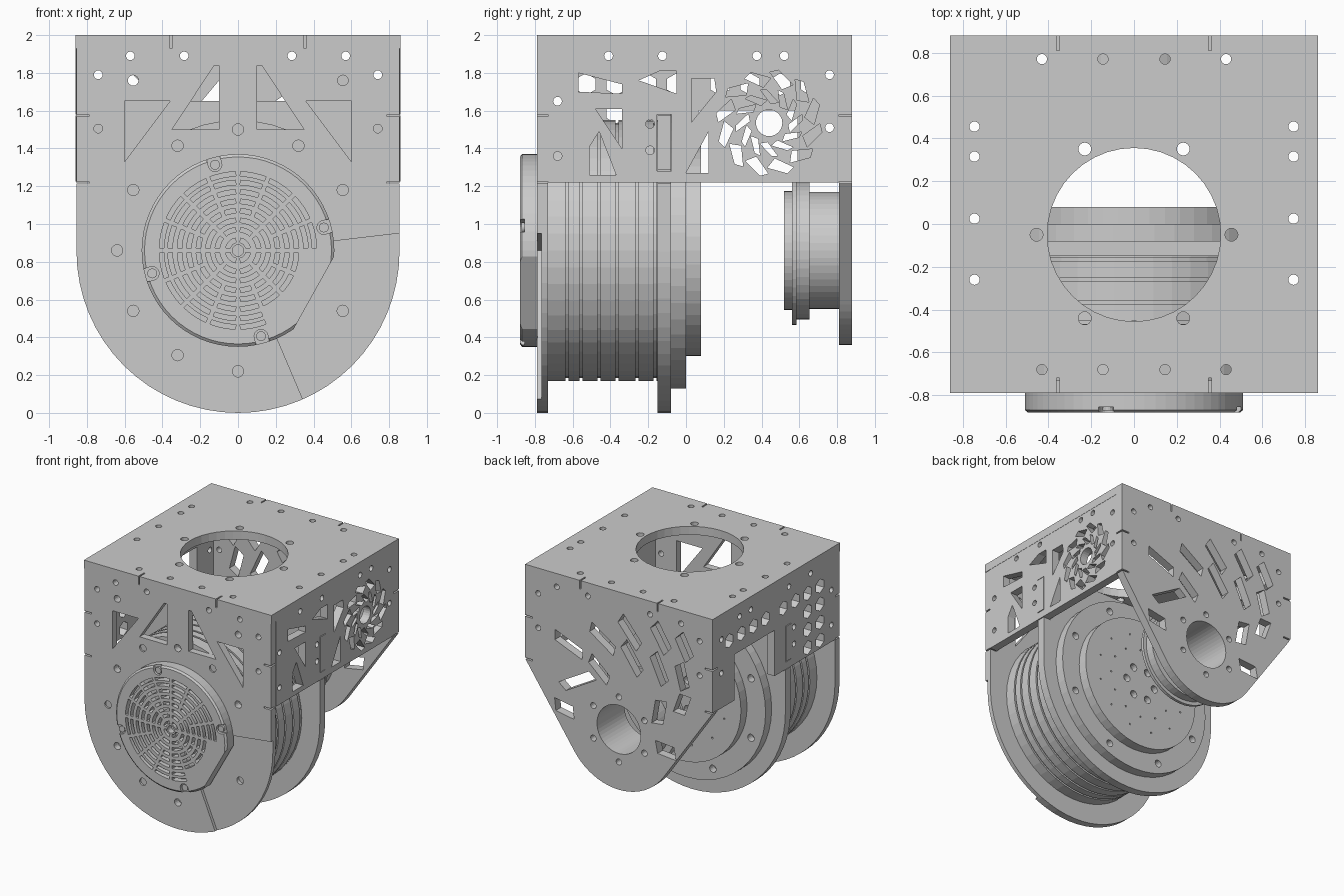
import bpy, bmesh, math
from math import cos, sin, radians

if "Cube" in bpy.data.objects:
    bpy.data.objects.remove(bpy.data.objects["Cube"])

CZ = 0.86                      # height of the drum axis
MAP = {'x': lambda u, v, w: (w, u, v),
       'y': lambda u, v, w: (u, w, v),
       'z': lambda u, v, w: (u, v, w)}


def make(name, bm):
    bmesh.ops.recalc_face_normals(bm, faces=bm.faces)
    me = bpy.data.meshes.new(name)
    bm.to_mesh(me)
    bm.free()
    ob = bpy.data.objects.new(name, me)
    bpy.context.collection.objects.link(ob)
    return ob


def prism(name, axis, lo, hi, outlines):
    """Extrude one or more closed outlines along an axis."""
    bm = bmesh.new()
    for pts in outlines:
        a = [bm.verts.new(MAP[axis](u, v, lo)) for u, v in pts]
        b = [bm.verts.new(MAP[axis](u, v, hi)) for u, v in pts]
        bm.faces.new(a)
        bm.faces.new(b[::-1])
        n = len(pts)
        for i in range(n):
            bm.faces.new((a[i], b[i], b[(i + 1) % n], a[(i + 1) % n]))
    return make(name, bm)


def cut(ob, axis, lo, hi, outlines):
    tool = prism('cutter', axis, lo, hi, outlines)
    tool.hide_render = True
    m = ob.modifiers.new('cut', 'BOOLEAN')
    m.operation, m.solver, m.object = 'DIFFERENCE', 'EXACT', tool
    bpy.context.view_layer.objects.active = ob
    bpy.ops.object.modifier_apply(modifier=m.name)
    bpy.data.objects.remove(tool, do_unlink=True)


def lathe(name, profile, closed=False, seg=48):
    """Spin (radius, y) points around the drum axis."""
    bm = bmesh.new()
    rings = [[bm.verts.new((r * cos(math.tau * i / seg), y, CZ + r * sin(math.tau * i / seg)))
              for i in range(seg)] for r, y in profile]
    pairs = list(zip(rings, rings[1:])) + ([(rings[-1], rings[0])] if closed else [])
    for a, b in pairs:
        for i in range(seg):
            j = (i + 1) % seg
            bm.faces.new((a[i], a[j], b[j], b[i]))
    if not closed:
        bm.faces.new(rings[0])
        bm.faces.new(rings[-1])
    return make(name, bm)


def arc(cx, cy, r, a0, a1, n):
    return [(cx + r * cos(radians(a0 + (a1 - a0) * i / n)),
             cy + r * sin(radians(a0 + (a1 - a0) * i / n))) for i in range(n + 1)]


def disc(cx, cy, r, n=16, a0=0):
    return arc(cx, cy, r, a0, a0 + 360, n)[:-1]


def rect(x0, x1, y0, y1):
    return [(x0, y0), (x1, y0), (x1, y1), (x0, y1)]


def slot(cx, cy, l, w, ang, skew=0.0, taper=1.0):
    c, s = cos(radians(ang)), sin(radians(ang))
    pts = [(-l / 2 - skew, -w / 2), (l / 2 - skew, -w / 2 * taper),
           (l / 2 + skew, w / 2 * taper), (-l / 2 + skew, w / 2)]
    return [(cx + u * c - v * s, cy + u * s + v * c) for u, v in pts]


def arc_slot(r, w, a0, a1):
    return arc(0, CZ, r + w / 2, a0, a1, 4) + arc(0, CZ, r - w / 2, a1, a0, 4)


def both(pts):
    return [(x * s, y) for x, y in pts for s in (1, -1)]


def mirror(poly):
    return [poly, [(-x, y) for x, y in poly][::-1]]


def bolts(r, n, a0, hole):
    return [disc(*p, hole) for p in disc(0, CZ, r, n, a0)]


reliefs = [rect(s * 0.79, s * 0.9, z - 0.006, z + 0.006) for s in (1, -1) for z in (1.575, 1.22)]
edge_holes = [disc(x, z, 0.023) for x, z in
              both([(0.57, 1.89), (0.285, 1.89), (0.74, 1.79), (0.74, 1.505)])]

# Top plate with its round opening
top = prism('top_plate', 'z', 1.93, 2.0, [rect(-0.86, 0.86, -0.79, 0.88)])
holes = [disc(0, -0.05, 0.405, 40)]
holes += [disc(x, y, 0.03) for x, y in both([(0.23, 0.35), (0.455, -0.05), (0.23, -0.44)])]
holes += [disc(x, y, 0.024) for x, y in both(
    [(0.43, 0.77), (0.145, 0.77), (0.43, -0.68), (0.145, -0.68)]
    + [(0.745, y) for y in (0.455, 0.315, 0.025, -0.26)])]
# ring holes touch the opening, so cut them in two passes
cut(top, 'z', 1.9, 2.1, holes[:1])
cut(top, 'z', 1.9, 2.1, holes[1:])
cut(top, 'z', 1.9, 2.1, [rect(s * 0.355 - 0.006, s * 0.355 + 0.006, a, b)
                         for s in (1, -1) for a, b in ((-0.9, -0.72), (0.81, 0.95))])

# Front plate: arch with triangular windows
front = prism('front_plate', 'y', -0.79, -0.73,
              [[(0.855, 1.93), (-0.855, 1.93)] + arc(0, 0.855, 0.855, 180, 360, 32)])
holes = mirror([(0.6, 1.65), (0.36, 1.65), (0.6, 1.33)])
holes += mirror([(0.35, 1.5), (0.1, 1.5), (0.1, 1.84), (0.125, 1.84)])
holes += edge_holes + [disc(x, 1.76, 0.028) for x in (0.555, -0.555)]
cut(front, 'y', -0.85, -0.7, holes + reliefs + bolts(0.64, 6, 30, 0.03))
cut(front, 'y', -0.85, -0.775, bolts(0.64, 6, 0, 0.03))
# recessed sector at the lower right
cut(front, 'y', -0.85, -0.765, [[(0, 0.86), (0.2, 0.41), (0.34, 0.08), (0.42, -0.1),
                                 (0.95, -0.1), (0.95, 0.962), (0.51, 0.91)]])

# Round vent cover with arc slots and four screw pockets
cover = lathe('vent_cover', [(0.51, -0.785), (0.51, -0.868), (0.495, -0.88)], seg=64)
cut(cover, 'y', -0.95, -0.75, [[(0.51, 0.83), (0.27, 0.40), (0.45, 0.3), (0.8, 0.7)]])
grille = [disc(0, CZ, 0.03, 20)]
for r in (0.055, 0.11, 0.16, 0.21, 0.26, 0.31, 0.36, 0.405):
    n = 4 if r < 0.1 else 8 if r < 0.2 else 16
    gap = math.degrees(0.012 / r)
    for i in range(n):
        a0, a1 = 360 * i / n, 360 * (i + 1) / n
        if r > 0.33 and 270 < (a0 + a1) / 2 + 15 < 370 and a0 > 285:
            continue
        grille.append(arc_slot(r, 0.024, a0 + gap, a1 - gap))
cut(cover, 'y', -0.95, -0.83, grille)
pockets, screws = [], []
for i in range(4):
    a = 15 + 90 * i
    cx, cz = 0.47 * cos(radians(a)), CZ + 0.47 * sin(radians(a))
    out = (0.1 * cos(radians(a)), 0.1 * sin(radians(a)))
    u = arc(cx, cz, 0.036, a + 90, a + 270, 10)
    pockets.append(u + [(u[-1][0] + out[0], u[-1][1] + out[1]), (u[0][0] + out[0], u[0][1] + out[1])])
    screws.append(disc(cx, cz, 0.026))
cut(cover, 'y', -0.95, -0.855, pockets)
prism('cover_screws', 'y', -0.872, -0.82, screws)

# Ribbed drum
prof = [(0.69, -0.735)]
for y in (-0.63, -0.555, -0.46, -0.365, -0.26, -0.165):
    prof += [(0.69, y - 0.008), (0.675, y - 0.008), (0.675, y + 0.008), (0.69, y + 0.008)]
lathe('drum', prof + [(0.69, -0.145)])

# Middle plate, tabbed into the side plates
half = [(0.855, 1.215), (0.785, 1.215), (0.785, 1.285), (0.86, 1.285),
        (0.86, 1.575), (0.785, 1.575), (0.785, 1.65)]
prism('middle_plate', 'y', -0.15, -0.08,
      [arc(0, 0.855, 0.855, 180, 360, 32) + half + [(-x, z) for x, z in half[::-1]]])

# Stepped flange at the back of the drum
flange = lathe('drum_flange', [(0.73, -0.085), (0.73, 0), (0.56, 0), (0.56, 0.08)])
cut(flange, 'y', -0.06, 0.05, bolts(0.645, 8, 22.5, 0.03))
cut(flange, 'y', 0.03, 0.12, bolts(0.14, 6, 0, 0.032) + bolts(0.3, 12, 0, 0.007) + bolts(0.42, 12, 15, 0.007))

# Right side plate with triangles and a swirl of slots
tab = rect(-0.153, -0.077, 1.28, 1.58)
side_holes = [disc(y, z, 0.023) for y, z in
              [(-0.41, 1.89), (-0.125, 1.89), (0.375, 1.89), (0.52, 1.89), (0.76, 1.79),
               (0.76, 1.51), (-0.68, 1.65), (-0.68, 1.36), (-0.19, 1.53), (-0.19, 1.39)]]
right = prism('right_plate', 'x', 0.79, 0.858, [rect(-0.73, 0.81, 1.22, 1.93)])
holes = [tab, [(-0.57, 1.8), (-0.57, 1.7), (-0.34, 1.69), (-0.34, 1.74)],
         [(-0.25, 1.76), (-0.14, 1.81), (-0.05, 1.81), (-0.05, 1.69)],
         [(-0.48, 1.61), (-0.34, 1.61), (-0.34, 1.4)],
         [(-0.46, 1.49), (-0.51, 1.41), (-0.51, 1.26), (-0.37, 1.26)],
         [(0.03, 1.77), (0.15, 1.77), (0.16, 1.7), (0.03, 1.54)],
         [(0.0, 1.27), (0.12, 1.27), (0.12, 1.49)], disc(0.44, 1.535, 0.07, 24)]
for i in range(12):
    for r, l, w, off, turn in ((0.14, 0.09, 0.036, 0, 40), (0.24, 0.11, 0.06, 15, 55)):
        a = 30 * i + off
        holes.append(slot(0.44 + r * cos(radians(a)), 1.535 + r * sin(radians(a)),
                          l, w, a + turn, 0.01, 0.7))
cut(right, 'x', 0.7, 0.95, holes + side_holes)

# Left side plate with hexagon holes and an open notch
left = prism('left_plate', 'x', -0.858, -0.79,
             [[(-0.73, 1.93), (-0.73, 1.22), (0.065, 1.22), (0.065, 1.6),
               (0.59, 1.6), (0.59, 1.22), (0.81, 1.22), (0.81, 1.93)]])
hexes = [(y, 1.74) for y in (-0.53, -0.37, -0.21, -0.05, 0.18, 0.34, 0.5, 0.66)]
hexes += [(y, z) for y in (-0.53, -0.37) for z in (1.59, 1.44, 1.29)]
cut(left, 'x', -0.95, -0.7, [tab] + side_holes + [disc(y, z, 0.058, 6, 30) for y, z in hexes])

# Back plate: tapered to a round end, fanned slots
back = prism('back_plate', 'y', 0.81, 0.88,
             [[(0.86, 1.93), (-0.86, 1.93), (-0.86, 1.22)]
              + arc(0, CZ, 0.5, 214.9, 325.1, 20) + [(0.86, 1.22)]])
fan = [(0.46, 1.44, 0.27, 0.08, 22), (0.15, 1.57, 0.26, 0.08, 34), (-0.10, 1.69, 0.26, 0.09, 50),
       (-0.385, 1.72, 0.23, 0.1, 58), (-0.6, 1.70, 0.2, 0.1, 62), (0.38, 1.16, 0.32, 0.08, -30),
       (0.18, 1.31, 0.22, 0.08, 42), (-0.12, 1.48, 0.26, 0.09, 55), (-0.37, 1.46, 0.24, 0.09, 65),
       (-0.58, 1.45, 0.2, 0.09, 75), (0.5, 0.9, 0.17, 0.1, 10), (-0.37, 1.1, 0.2, 0.1, 100),
       (-0.58, 1.22, 0.17, 0.1, 110), (-0.43, 0.8, 0.17, 0.1, 5)]
cut(back, 'y', 0.7, 0.95, [slot(*f, skew=0.015) for f in fan] + [disc(0, CZ, 0.2, 48)]
    + edge_holes + reliefs + bolts(0.27, 6, 30, 0.025))

# Hollow bearing hub behind the back plate
lathe('bearing_hub', [(0.2, 0.52), (0.315, 0.52), (0.315, 0.56), (0.395, 0.56), (0.395, 0.585),
                      (0.365, 0.585), (0.365, 0.655), (0.31, 0.655), (0.31, 0.812), (0.2, 0.812)],
      closed=True)
